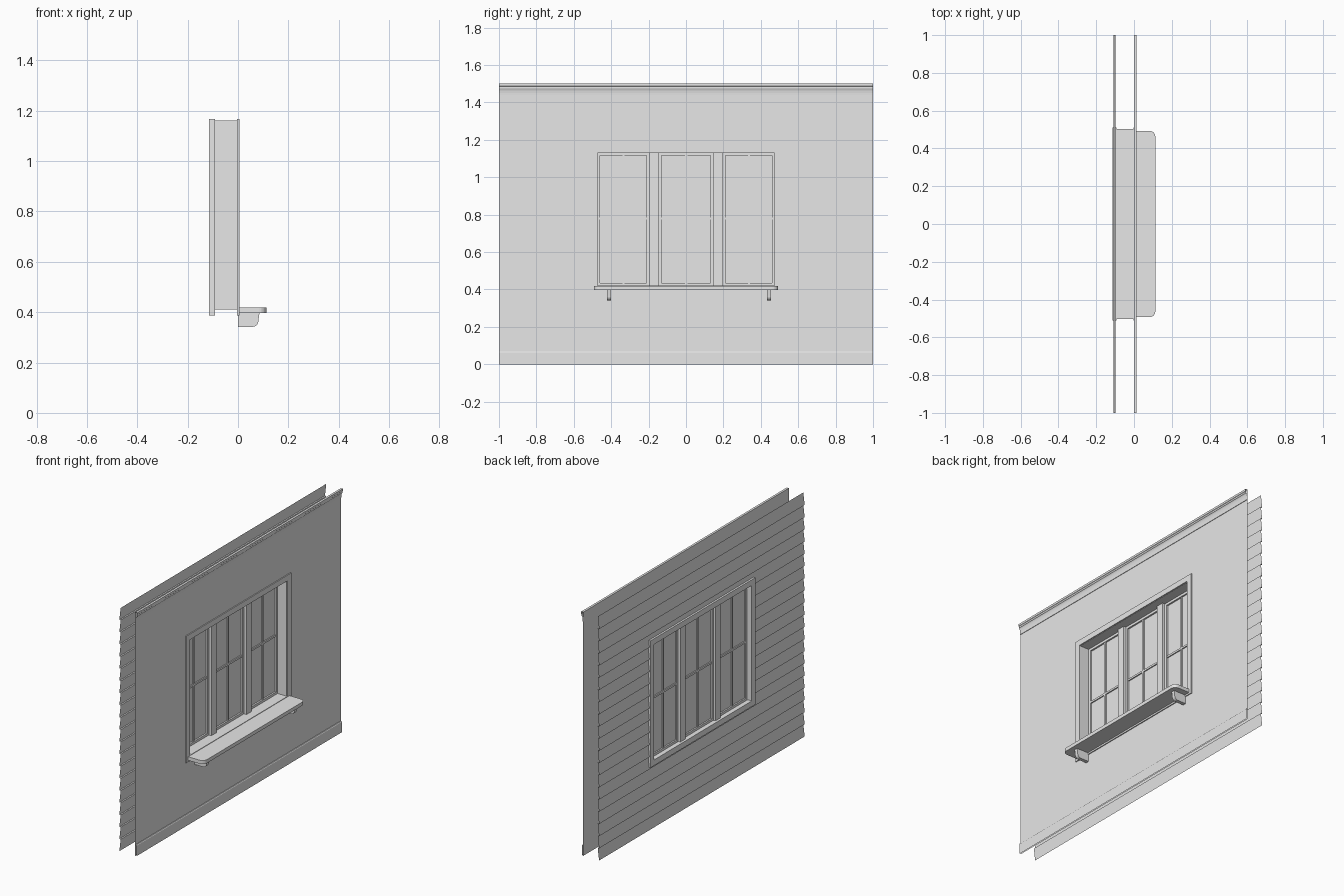
import bpy, bmesh, math

cube = bpy.data.objects.get("Cube")
if cube:
    bpy.data.objects.remove(cube, do_unlink=True)

grey = bpy.data.materials.new("plain grey")
grey.use_nodes = True
grey.diffuse_color = (0.8, 0.8, 0.8, 1)
for node in grey.node_tree.nodes:
    if node.type == 'BSDF_PRINCIPLED':
        node.inputs["Base Color"].default_value = (0.8, 0.8, 0.8, 1)


def finish(name, bm):
    mesh = bpy.data.meshes.new(name)
    bm.to_mesh(mesh)
    bm.free()
    mesh.materials.append(grey)
    obj = bpy.data.objects.new(name, mesh)
    bpy.context.collection.objects.link(obj)
    return obj


def add_box(bm, xs, ys, zs):
    verts = bmesh.ops.create_cube(bm, size=1)["verts"]
    for v in verts:
        for i, (lo, hi) in enumerate((xs, ys, zs)):
            v.co[i] = hi if v.co[i] > 0 else lo


def boxes(name, parts):
    bm = bmesh.new()
    for part in parts:
        add_box(bm, *part)
    return finish(name, bm)


def frame_parts(xs, ys, zs, w):
    """Four rails around a rectangle, width w measured inwards."""
    (y0, y1), (z0, z1) = ys, zs
    return [(xs, (y0, y0 + w), zs), (xs, (y1 - w, y1), zs),
            (xs, (y0 + w, y1 - w), (z0, z0 + w)),
            (xs, (y0 + w, y1 - w), (z1 - w, z1))]


def sheet(name, profile, hole=None):
    """Open sheet: (x, z) profile swept along the wall, with optional opening."""
    bm = bmesh.new()
    rows = [[bm.verts.new((x, y, z)) for y in (-1, 1)] for x, z in profile]
    for a, b in zip(rows, rows[1:]):
        bm.faces.new((a[0], a[1], b[1], b[0]))
    if hole:
        half, z0, z1 = hole
        for co, no in (((0, -half, 0), (0, 1, 0)), ((0, half, 0), (0, 1, 0)),
                       ((0, 0, z0), (0, 0, 1)), ((0, 0, z1), (0, 0, 1))):
            geom = bm.verts[:] + bm.edges[:] + bm.faces[:]
            bmesh.ops.bisect_plane(bm, geom=geom, plane_co=co, plane_no=no)
        inside = [f for f in bm.faces
                  if abs(f.calc_center_median().y) < half
                  and z0 < f.calc_center_median().z < z1]
        bmesh.ops.delete(bm, geom=inside, context='FACES')
    return finish(name, bm)


def prism(name, outline, depth):
    """Extrude a closed 3D outline by a vector."""
    bm = bmesh.new()
    face = bm.faces.new([bm.verts.new(p) for p in outline])
    top = bmesh.ops.extrude_face_region(bm, geom=[face])["geom"]
    bmesh.ops.translate(bm, vec=depth,
                        verts=[v for v in top if isinstance(v, bmesh.types.BMVert)])
    bmesh.ops.recalc_face_normals(bm, faces=bm.faces)
    return finish(name, bm)


def arc(cx, cy, rx, ry, start, end, steps=6):
    angles = [math.radians(start + (end - start) * i / steps) for i in range(steps + 1)]
    return [(cx + rx * math.cos(a), cy + ry * math.sin(a)) for a in angles]


# Inner wall, baseboard and crown moulding
HEIGHT = 1.5
opening = (0.49, 0.4, 1.145)
sheet("inner_wall", [(0, 0), (0, HEIGHT)], opening)
sheet("baseboard", [(0.008, 0), (0.008, 0.063), (0.005, 0.068), (0, 0.068)])
cove = arc(0.012, 1.44, 0.009, 0.035, 180, 90, 5)
sheet("crown_moulding", [(0, 1.435), (0.003, 1.435)] + cove
      + [(0.012, 1.485), (0.014, 1.487), (0.014, HEIGHT), (0, HEIGHT)])

# Outer lap siding
BOARDS = 20
step = HEIGHT / BOARDS
lap = []
for i in range(BOARDS):
    lap += [(-0.108, i * step), (-0.099, (i + 1) * step)]
sheet("outer_siding", lap[::-1], opening)

# Window lining and the trim on both faces of the wall
boxes("window_lining", frame_parts((-0.093, 0), (-0.502, 0.502), (0.41, 1.16), 0.028)[:2]
      + [((-0.093, 0), (-0.474, 0.474), (0.41, 0.42)),
         ((-0.093, 0), (-0.474, 0.474), (1.13, 1.16))])
trim_y, trim_z = (-0.51, 0.51), (0.386, 1.167)
boxes("outer_trim", frame_parts((-0.115, -0.092), trim_y, trim_z, 0.035))
boxes("inner_casing", frame_parts((-0.003, 0.006), trim_y, trim_z, 0.035))

# Mullions between the three sashes
for side, y in (("right", -0.17), ("left", 0.172)):
    boxes(side + "_mullion", [((-0.1, -0.045), (y - 0.025, y + 0.025), (0.42, 1.13))])

# Sashes with glass and crossed glazing bars
z0, z1, mid = 0.42, 1.13, 0.78
for side, y0, y1 in (("right", -0.474, -0.195), ("middle", -0.145, 0.147),
                     ("left", 0.197, 0.476)):
    c = (y0 + y1) / 2
    boxes(side + "_sash", frame_parts((-0.085, -0.062), (y0, y1), (z0, z1), 0.015))
    boxes(side + "_glass", [((-0.076, -0.072), (y0 + 0.01, y1 - 0.01), (z0 + 0.01, z1 - 0.01))])
    bar = (-0.083, -0.065)
    boxes(side + "_glazing_bars", [
        (bar, (c - 0.006, c + 0.006), (z0 + 0.015, z1 - 0.015)),
        (bar, (y0 + 0.015, c - 0.006), (mid - 0.006, mid + 0.006)),
        (bar, (c + 0.006, y1 - 0.015), (mid - 0.006, mid + 0.006))])

# Sill board with rounded front corners
plan = ([(0, -0.493)] + arc(0.083, -0.463, 0.03, 0.03, -90, 0)
        + arc(0.083, 0.463, 0.03, 0.03, 0, 90) + [(0, 0.493)])
prism("window_sill", [(x, y, 0.396) for x, y in plan], (0, 0, 0.022))

# Brackets under the sill
side_shape = ([(0, 0.396), (0, 0.342), (0.06, 0.342)]
              + arc(0.06, 0.367, 0.021, 0.025, -90, 0) + [(0.085, 0.396)])
for side, y in (("right", -0.422), ("left", 0.433)):
    prism(side + "_bracket", [(x, y, z) for x, z in side_shape], (0, 0.022, 0))
